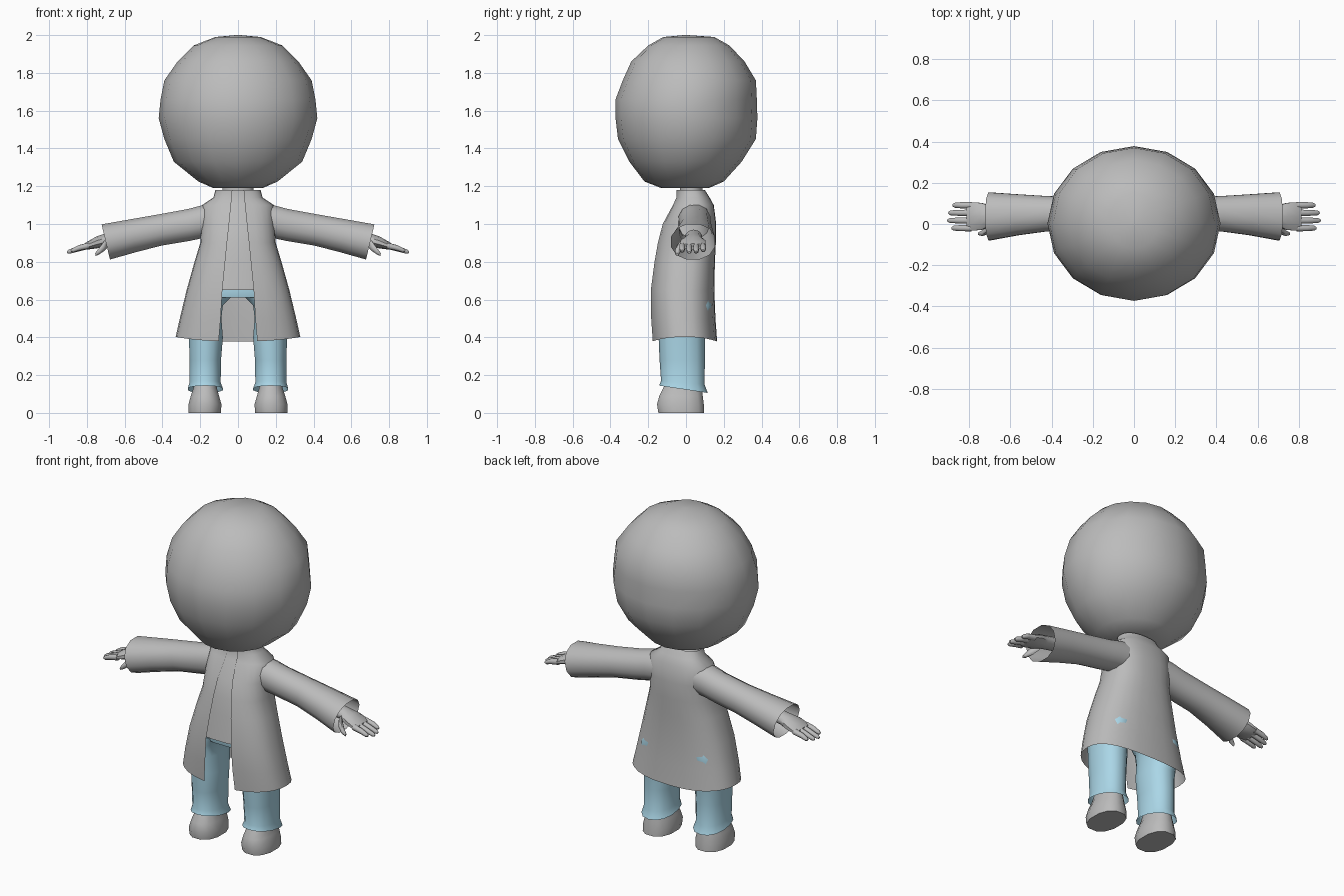
import bpy, bmesh, math
from mathutils import Vector

if "Cube" in bpy.data.objects:
    bpy.data.objects.remove(bpy.data.objects["Cube"])


def material(name, rgb):
    m = bpy.data.materials.new(name)
    m.diffuse_color = (*rgb, 1)
    m.use_nodes = True
    m.node_tree.nodes["Principled BSDF"].inputs["Base Color"].default_value = m.diffuse_color
    return m


GREY = material("soft_grey", (0.5, 0.5, 0.5))
BLUE = material("light_blue", (0.42, 0.70, 0.83))


def spow(v, e):
    return math.copysign(abs(v) ** e, v)


def ring(c, a, b, n, e=1.0):
    """Closed oval about c with half axes a and b; e < 1 makes it boxier."""
    c, a, b = Vector(c), Vector(a), Vector(b)
    return [c + a * spow(math.cos(t), e) + b * spow(math.sin(t), e)
            for t in (2 * math.pi * (i + 0.5) / n for i in range(n))]


def flat_ring(z, x0, x1, y0, y1, n, e=1.0, tilt=0.0):
    """Near-horizontal oval spanning x0..x1 and y0..y1, sloping along y."""
    return ring(((x0 + x1) / 2, (y0 + y1) / 2, z), ((x1 - x0) / 2, 0, 0),
                (0, (y1 - y0) / 2, tilt * (y1 - y0) / 2), n, e)


def loft(name, rings, mat, caps=(False, False), closed=True, mirror=False, angle=50):
    bm = bmesh.new()
    rows = [[bm.verts.new(p) for p in r] for r in rings]
    n = len(rows[0])
    for r, s in zip(rows, rows[1:]):
        for i in range(n if closed else n - 1):
            j = (i + 1) % n
            bm.faces.new((r[i], r[j], s[j], s[i]))
    for use, row in zip(caps, (rows[0], rows[-1])):
        if use:
            bm.faces.new(row)
    bmesh.ops.recalc_face_normals(bm, faces=bm.faces)
    # Open shells: make sure the outside points away from the middle
    mid = sum((v.co for v in bm.verts), Vector()) / len(bm.verts)
    if sum((f.calc_center_median() - mid).dot(f.normal) * f.calc_area() for f in bm.faces) < 0:
        bmesh.ops.reverse_faces(bm, faces=bm.faces)
    me = bpy.data.meshes.new(name)
    bm.to_mesh(me)
    bm.free()
    me.materials.append(mat)
    ob = bpy.data.objects.new(name, me)
    bpy.context.collection.objects.link(ob)
    if mirror:
        ob.modifiers.new("mirror", 'MIRROR').use_clip = False
    bpy.ops.object.select_all(action='DESELECT')
    bpy.context.view_layer.objects.active = ob
    ob.select_set(True)
    bpy.ops.object.shade_smooth_by_angle(angle=math.radians(angle))
    return ob


# Head: faceted ball, slightly fuller at the back
HEAD = [(1.19, .13, -.13, .12), (1.225, .21, -.22, .20), (1.33, .34, -.30, .295),
        (1.45, .39, -.36, .37), (1.56, .42, -.373, .378), (1.66, .41, -.373, .375),
        (1.76, .39, -.335, .37), (1.86, .32, -.29, .31), (1.945, .235, -.2, .23),
        (1.99, .12, -.12, .15)]
loft("head", [[Vector((rx * math.sin(t), (y0 + y1) / 2 - (y1 - y0) / 2 * math.cos(t), z))
               for t in (math.tau * i / 16 for i in range(16))]
              for z, rx, y0, y1 in HEAD] + [[Vector((0.012 * math.sin(math.tau * i / 16),
              -0.012 * math.cos(math.tau * i / 16), 2.0)) for i in range(16)]],
     GREY, (True, True))

# Neck
loft("neck", [flat_ring(z, -.085, .085, -.035, .09, 12) for z in (1.05, 1.22)], GREY, (True, True))

# Coat: open-fronted shell from collar to flared hem (z, half width, front, back, half gap)
COAT = [(1.18, .12, -.05, .10, .030), (1.14, .13, -.052, .125, .033),
        (1.10, .19, -.07, .147, .037), (1.00, .195, -.125, .16, .047),
        (.90, .20, -.152, .158, .058), (.80, .23, -.17, .153, .068),
        (.65, .272, -.19, .15, .083), (.50, .308, -.188, .156, .092),
        (.39, .33, -.18, .165, .102)]
E = 0.82


def coat_ring(z, rx, y0, y1, gap, n=27):
    cy, ry = (y0 + y1) / 2, (y1 - y0) / 2
    t0 = math.asin((gap / rx) ** (1 / E))
    pts = []
    for i in range(n):
        t = t0 + (math.tau - 2 * t0) * i / (n - 1)
        hem = 0.012 * math.cos(2 * t) if z < 0.4 else 0
        pts.append(Vector((rx * spow(math.sin(t), E), cy - ry * spow(math.cos(t), E), z - hem)))
    return pts


loft("coat", [coat_ring(*r) for r in COAT], GREY, closed=False, angle=60)

# Shirt: closed inner layer filling the coat opening down to the waist
loft("shirt", [flat_ring(max(z, .64), -rx + .014, rx - .014, y0 + .008, y1 - .014, 24, E)
               for z, rx, y0, y1, g in COAT[:7]], GREY)

# Sleeves: wide tubes with slanted open cuffs (x, y, z, half depth, half height, slant)
SLEEVE = [(.10, .045, 1.025, .085, .09, .0), (.19, .045, 1.012, .088, .09, .0),
          (.26, .048, .995, .085, .087, .005), (.42, .05, .967, .088, .084, .015),
          (.56, .045, .937, .102, .089, .02), (.70, .037, .905, .12, .096, .023)]
loft("sleeves", [ring((x, y, z), (0, hy, 0), (s, 0, hz), 12, .92)
                 for x, y, z, hy, hz, s in SLEEVE], GREY, mirror=True)


# Hands: palm, four fingers and a thumb
def tube(name, path, n):
    loft(name, [ring(p, (0, ry, 0), (rz * .25, 0, rz), n) for p, ry, rz in path],
         GREY, (True, True), mirror=True)


tube("palms", [((.60, .04, .935), .045, .035), ((.69, .04, .917), .048, .034),
               ((.74, .037, .904), .069, .031), ((.79, .036, .887), .072, .021),
               ((.81, .036, .881), .067, .015)], 10)
for k, (y, tip) in enumerate([(-.020, .885), (.017, .905), (.054, .90), (.091, .88)]):
    z = .85 + (.905 - tip) * .35
    tube(f"fingers_{k + 1}", [((.79, y, .885), .017, .017), ((.84, y, (.885 + z) / 2 + .003), .016, .015),
                              ((tip - .012, y, z + .004), .013, .012), ((tip, y, z), .006, .006)], 8)
tube("thumbs", [((.69, .0, .905), .022, .025), ((.71, -.03, .88), .019, .022),
                ((.735, -.045, .855), .015, .015), ((.755, -.047, .838), .007, .008)], 8)

# Trousers: hips plus two legs that flare at the hem
loft("trouser_hips", [flat_ring(.61, -.235, .235, -.145, .125, 20, .85),
                      flat_ring(.655, -.24, .24, -.155, .125, 20, .85),
                      flat_ring(.72, -.21, .21, -.14, .12, 20, .85)], BLUE, (True, True))
LEG = [(.125, .078, .268, -.142, .115, -.15), (.16, .09, .258, -.132, .098, -.08),
       (.28, .088, .258, -.14, .10, 0), (.40, .078, .262, -.145, .10, 0),
       (.50, .086, .265, -.15, .12, 0), (.57, .078, .26, -.155, .135, 0),
       (.625, .02, .24, -.15, .125, 0)]
loft("trouser_legs", [flat_ring(z, a, b, c, d, 14, .9, t) for z, a, b, c, d, t in LEG],
     BLUE, (False, True), mirror=True)

# Shoes: rounded toes over a flat sole
SHOE = [(0, .088, .265, -.15, .10, 0), (.045, .085, .265, -.157, .098, 0),
        (.09, .098, .252, -.145, .092, 0), (.13, .11, .238, -.122, .088, -.05),
        (.18, .115, .233, -.10, .075, 0)]
loft("shoes", [flat_ring(z, a, b, c, d, 12, .85, t) for z, a, b, c, d, t in SHOE],
     GREY, (True, True), mirror=True)
